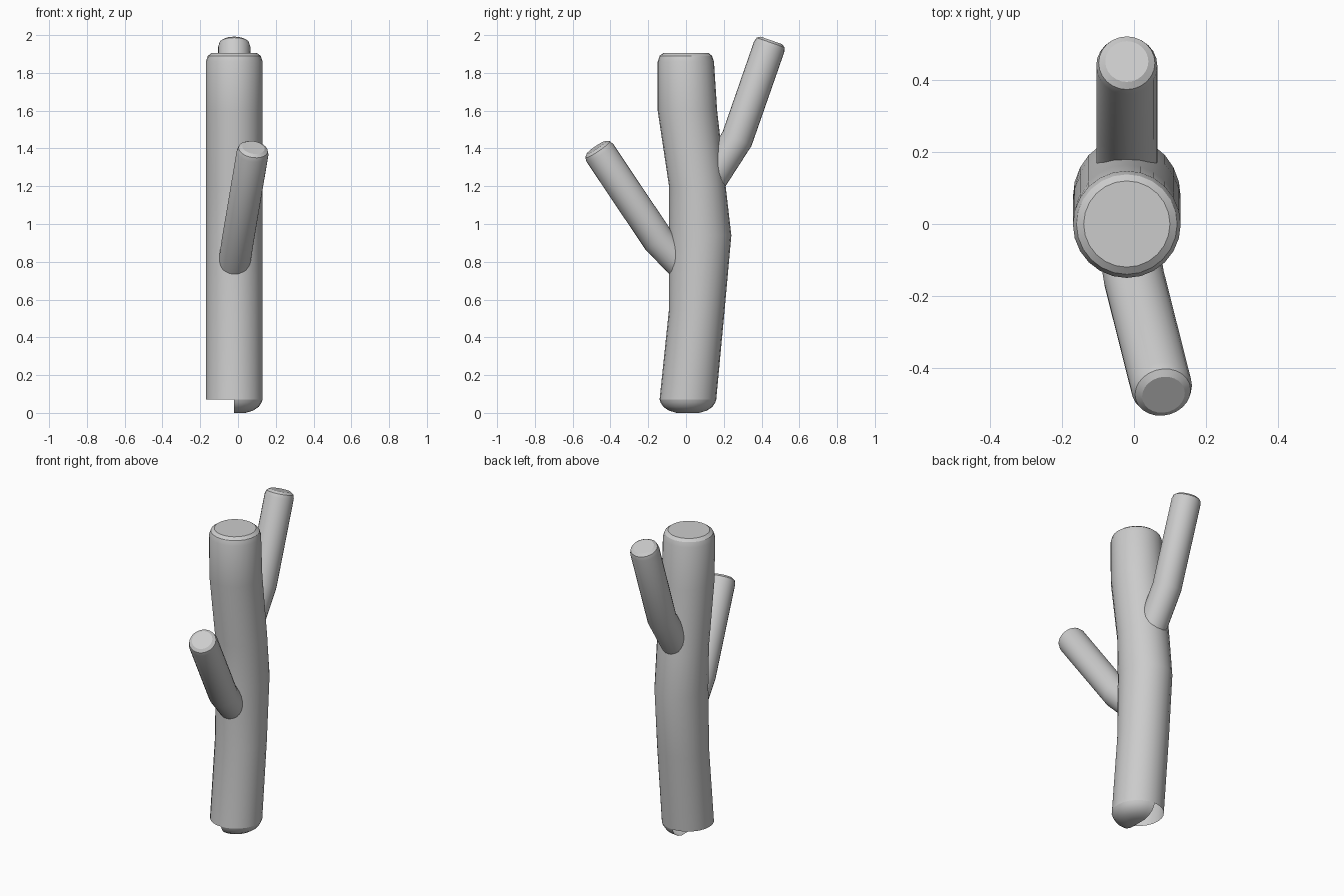
import bpy, bmesh, math
from mathutils import Vector

if "Cube" in bpy.data.objects:
    bpy.data.objects.remove(bpy.data.objects["Cube"])

SIDES = 24
CX = -0.02


def loft(name, rings, cap_start=False, cap_end=True, closed=True):
    """Skin a list of point rings into one smooth-by-angle object."""
    bm = bmesh.new()
    rows = [[bm.verts.new(p) for p in ring] for ring in rings]
    n = len(rows[0])
    for a, b in zip(rows, rows[1:]):
        for i in range(n if closed else n - 1):
            j = (i + 1) % n
            bm.faces.new((a[i], a[j], b[j], b[i]))
    if cap_start:
        bm.faces.new(rows[0][::-1])
    if cap_end:
        bm.faces.new(rows[-1])
    mesh = bpy.data.meshes.new(name)
    bm.to_mesh(mesh)
    bm.free()
    ob = bpy.data.objects.new(name, mesh)
    bpy.context.collection.objects.link(ob)
    bpy.ops.object.select_all(action='DESELECT')
    ob.select_set(True)
    bpy.context.view_layer.objects.active = ob
    bpy.ops.object.shade_smooth_by_angle(angle=math.radians(25))
    return ob


def trunk_ring(z, y0, y1, rx):
    """Flat oval ring spanning y0..y1 at height z."""
    cy, ry = (y0 + y1) / 2, (y1 - y0) / 2
    return [Vector((CX + rx * math.cos(2 * math.pi * i / SIDES),
                    cy + ry * math.sin(2 * math.pi * i / SIDES), z))
            for i in range(SIDES)]


def branch(name, start, elbow, end, r=0.085, tip=0.06, bevel=0.035):
    """Bent round limb with a bevelled cut end."""
    s, e, t = Vector(start), Vector(elbow), Vector(end)
    d1, d2 = (e - s).normalized(), (t - e).normalized()
    stations = [(s, d1, r), (e, (d1 + d2).normalized(), r),
                (t - d2 * bevel, d2, r),
                (t - d2 * bevel * 0.35, d2, r * 0.92), (t, d2, tip)]
    rings = []
    for c, d, rad in stations:
        u = Vector((1, 0, 0))
        u = (u - d * u.dot(d)).normalized()
        v = d.cross(u)
        rings.append([c + rad * (u * math.cos(2 * math.pi * i / SIDES)
                                 + v * math.sin(2 * math.pi * i / SIDES))
                      for i in range(SIDES)])
    return loft(name, rings, cap_start=True)


# Trunk: bowed backwards in the middle, open underneath, bevelled top
trunk = [(0.07, -0.14, 0.16, 0.15), (0.55, -0.09, 0.205, 0.15),
         (0.94, -0.09, 0.24, 0.15), (1.20, -0.09, 0.21, 0.15),
         (1.60, -0.15, 0.165, 0.15), (1.86, -0.15, 0.148, 0.15),
         (1.89, -0.14, 0.138, 0.14), (1.905, -0.12, 0.12, 0.12)]
loft("trunk", [trunk_ring(*t) for t in trunk])

# Half of a rounded base under the trunk, on the +x side only
base = [(0.0, 0.06), (0.012, 0.1), (0.032, 0.13), (0.055, 0.145), (0.07, 0.15)]
half = SIDES // 2
loft("base_half", [[Vector((CX + r * math.cos(math.pi * (i / half - 0.5)),
                            0.01 + r * math.sin(math.pi * (i / half - 0.5)), z))
                    for i in range(half + 1)] for z, r in base],
     cap_start=True, cap_end=False, closed=False)

# Two side branches
branch("back_branch", (CX, 0.05, 1.11), (CX, 0.27, 1.45), (CX, 0.452, 1.972))
branch("front_branch", (-0.022, -0.01, 0.775), (0.0, -0.15, 0.92), (0.082, -0.475, 1.405))
